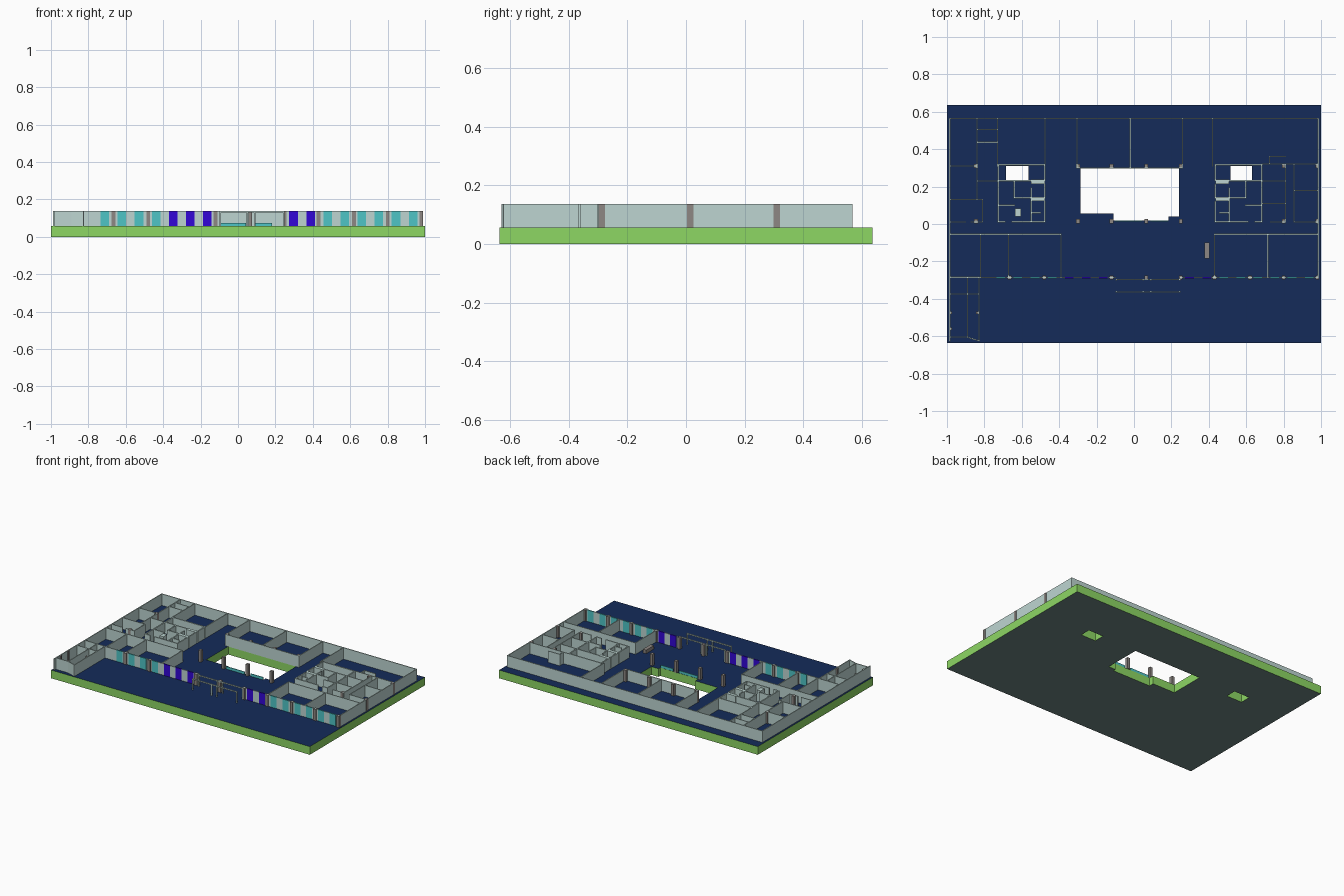
import bpy, bmesh, math
from mathutils import Matrix, Vector

if "Cube" in bpy.data.objects:
    bpy.data.objects.remove(bpy.data.objects["Cube"])

FLOOR, TOP = 0.057, 0.137


def material(name, r, g, b):
    m = bpy.data.materials.new(name)
    m.diffuse_color = [(c / 255) ** 2.2 for c in (r, g, b)] + [1]
    m.use_nodes = True
    m.node_tree.nodes["Principled BSDF"].inputs["Base Color"].default_value = m.diffuse_color
    return m


GREEN = material("green", 140, 214, 100)
NAVY = material("navy", 27, 47, 90)
PALE = material("pale_wall", 188, 212, 208)
DARK = material("underside", 110, 132, 130)
TEAL = material("teal", 80, 195, 197)
BLUE = material("blue", 54, 14, 214)
STONE = material("stone", 140, 134, 130)


def finish(bm, name, *mats):
    me = bpy.data.meshes.new(name)
    bm.to_mesh(me)
    bm.free()
    for m in mats:
        me.materials.append(m)
    ob = bpy.data.objects.new(name, me)
    bpy.context.collection.objects.link(ob)
    return ob


def add_box(bm, center, size, angle=0):
    mat = (Matrix.Translation(center) @ Matrix.Rotation(angle, 4, 'Z')
           @ Matrix.Diagonal((*size, 1)))
    bmesh.ops.create_cube(bm, size=1, matrix=mat)


def walls(name, segments, mat=PALE, thick=0.006, z0=FLOOR, z1=TOP):
    """Upright panels along (x1, y1, x2, y2) centre lines."""
    bm = bmesh.new()
    for x1, y1, x2, y2 in segments:
        d = Vector((x2 - x1, y2 - y1))
        add_box(bm, ((x1 + x2) / 2, (y1 + y2) / 2, (z0 + z1) / 2),
                (d.length + thick, thick, z1 - z0), math.atan2(d.y, d.x))
    return finish(bm, name, mat)


def blocks(name, rects, mat, z0=FLOOR, z1=TOP):
    """Boxes from (x1, x2, y1, y2) footprints."""
    bm = bmesh.new()
    for x1, x2, y1, y2 in rects:
        add_box(bm, ((x1 + x2) / 2, (y1 + y2) / 2, (z0 + z1) / 2),
                (x2 - x1, y2 - y1, z1 - z0))
    return finish(bm, name, mat)


# Floor slab with atrium and two stair openings
holes = [(-.685, -.565, .235, .31), (.515, .63, .235, .31),
         (-.285, -.11, .055, .30), (-.11, .185, .02, .30), (.185, .24, .04, .30)]
xs = [-1, -.685, -.565, -.285, -.11, .185, .24, .515, .63, 1]
ys = [-.635, .02, .04, .055, .235, .30, .31, .635]
bm = bmesh.new()
for xa, xb in zip(xs, xs[1:]):
    for ya, yb in zip(ys, ys[1:]):
        cx, cy = (xa + xb) / 2, (ya + yb) / 2
        if any(h[0] < cx < h[1] and h[2] < cy < h[3] for h in holes):
            continue
        bm.faces.new([bm.verts.new((x, y, 0)) for x, y in
                      ((xa, ya), (xb, ya), (xb, yb), (xa, yb))])
bmesh.ops.remove_doubles(bm, verts=bm.verts, dist=1e-5)
ext = bmesh.ops.extrude_face_region(bm, geom=bm.faces[:], use_keep_orig=True)
bmesh.ops.translate(bm, vec=(0, 0, FLOOR),
                    verts=[g for g in ext["geom"] if isinstance(g, bmesh.types.BMVert)])
bmesh.ops.recalc_face_normals(bm, faces=bm.faces)
for f in bm.faces:
    f.material_index = 1 if f.normal.z > .5 else 2 if f.normal.z < -.5 else 0
finish(bm, "floor_slab", GREEN, NAVY, DARK)

# Outer walls
walls("outer_walls", [(-.985, .565, .985, .565), (-.985, -.625, -.985, .565),
                      (.985, -.285, .985, .565)])

# North rooms and the wall behind the atrium
north = [(x, .31, x, .565) for x in (-.84, -.73, -.475, .42)]
north += [(x, .30, x, .565) for x in (-.305, -.02, .26)]
north += [(-.84, .505, -.73, .505), (-.84, .437, -.73, .437), (-.305, .30, .26, .30)]
walls("north_rooms", north)

# West and east room partitions
walls("west_rooms", [(-.985, .31, -.84, .31), (-.84, .13, -.84, .31),
                     (-.985, .13, -.81, .13), (-.81, .01, -.81, .13),
                     (-.985, .01, -.90, .01), (-.87, .01, -.81, .01),
                     (-.84, .23, -.73, .23)])
walls("east_rooms", [(.685, .32, .985, .32), (.81, .01, .81, .32), (.855, .01, .855, .32),
                     (.855, .18, .985, .18), (.685, .23, .81, .23), (.685, .11, .81, .11),
                     (.725, .32, .725, .36), (.725, .36, .81, .36), (.855, .01, .985, .01),
                     (.73, .01, .81, .01)])

# Service cores, mirrored about the atrium centre line
core = [(-.725, .317, -.477, .317), (-.725, .012, -.725, .317),
        (-.725, .012, -.69, .012), (-.65, .012, -.477, .012),
        (-.477, .235, -.477, .317), (-.477, .14, -.477, .21), (-.477, .012, -.477, .12),
        (-.725, .23, -.55, .23), (-.64, .14, -.64, .23), (-.64, .14, -.55, .14),
        (-.55, .012, -.55, .19), (-.725, .10, -.64, .10), (-.55, .06, -.50, .06)]
shafts = [(-.55, -.477, .215, .237), (-.55, -.477, .122, .145)]
walls("west_core", core, thick=.008)
blocks("west_shafts", shafts + [(-.635, -.605, .04, .082)], PALE)
flip = lambda x: -.042 - x
walls("east_core", [(flip(a), b, flip(c), d) for a, b, c, d in core], thick=.008)
blocks("east_shafts", [(flip(b), flip(a), c, d) for a, b, c, d in shafts], PALE)

# South rooms
south = [(-.985, -.055, -.39, -.055), (.43, -.055, .985, -.055)]
south += [(x, -.285, x, -.055) for x in (-.82, -.67, -.39, .43, .715)]
walls("south_rooms", south)

# Front-left wing
walls("front_wing", [(-.828, -.625, -.828, -.285), (-.89, -.605, -.89, -.285),
                     (-.985, -.375, -.828, -.375), (-.985, -.285, -.828, -.285),
                     (-.985, -.605, -.89, -.605), (-.89, -.605, -.828, -.625)])

# Front facade: coloured panes alternating with wall strips
STEP, W, Y = .0913, .046, -.287
west_p = [-.735 + i * STEP for i in range(7)]
east_p = [.274 + i * STEP for i in range(8)]
pane = lambda x: (x, x + W, Y - .004, Y + .004)
strip = lambda a, b: (a, b, Y - .003, Y + .003)
blocks("teal_panes", [pane(x) for x in west_p[:4] + east_p[2:]], TEAL)
blocks("blue_panes", [pane(x) for x in west_p[4:] + east_p[:2]], BLUE)
strips = [strip(-.828, west_p[0]), strip(west_p[-1] + W, -.095),
          strip(.245, east_p[0]), strip(east_p[-1] + W, .985)]
for row in (west_p, east_p):
    strips += [strip(x + W, x + STEP) for x in row[:-1]]
blocks("facade_strips", strips, PALE)

# Entrance portal: headers, posts and side returns
walls("entrance_headers", [(-.095, y, .245, y) for y in (-.297, -.363)], z0=TOP - .008)
blocks("entrance_posts", [(x - .004, x + .004, y - .004, y + .004)
                          for x in (-.095, .05, .09, .245) for y in (-.297, -.363)], PALE)

# Columns
cols = [(x, y) for x in (-.3, -.12, .065, .25) for y in (.31, .015)]
cols += [(x, -.287) for x in (-.665, -.48, -.12, .065, .25, .43, .62, .8, .98)]
cols += [(x, y) for x in (.8, .98) for y in (.31, .015)] + [(-.845, .31), (-.845, .015)]
blocks("columns", [(x - .01, x + .01, y - .011, y + .011) for x, y in cols], STONE)
blocks("wing_posts", [(x - .006, x + .006, y - .006, y + .006) for x, y in
                      ((-.98, -.475), (-.838, -.475), (-.98, -.56))], STONE)

# Atrium kerb rails and reception desk
walls("atrium_rails", [(-.10, .016, .04, .016), (.09, .016, .18, .016)],
      TEAL, thick=.005, z1=.075)
blocks("reception_desk", [(.378, .404, -.185, -.10)], STONE, z1=.082)
